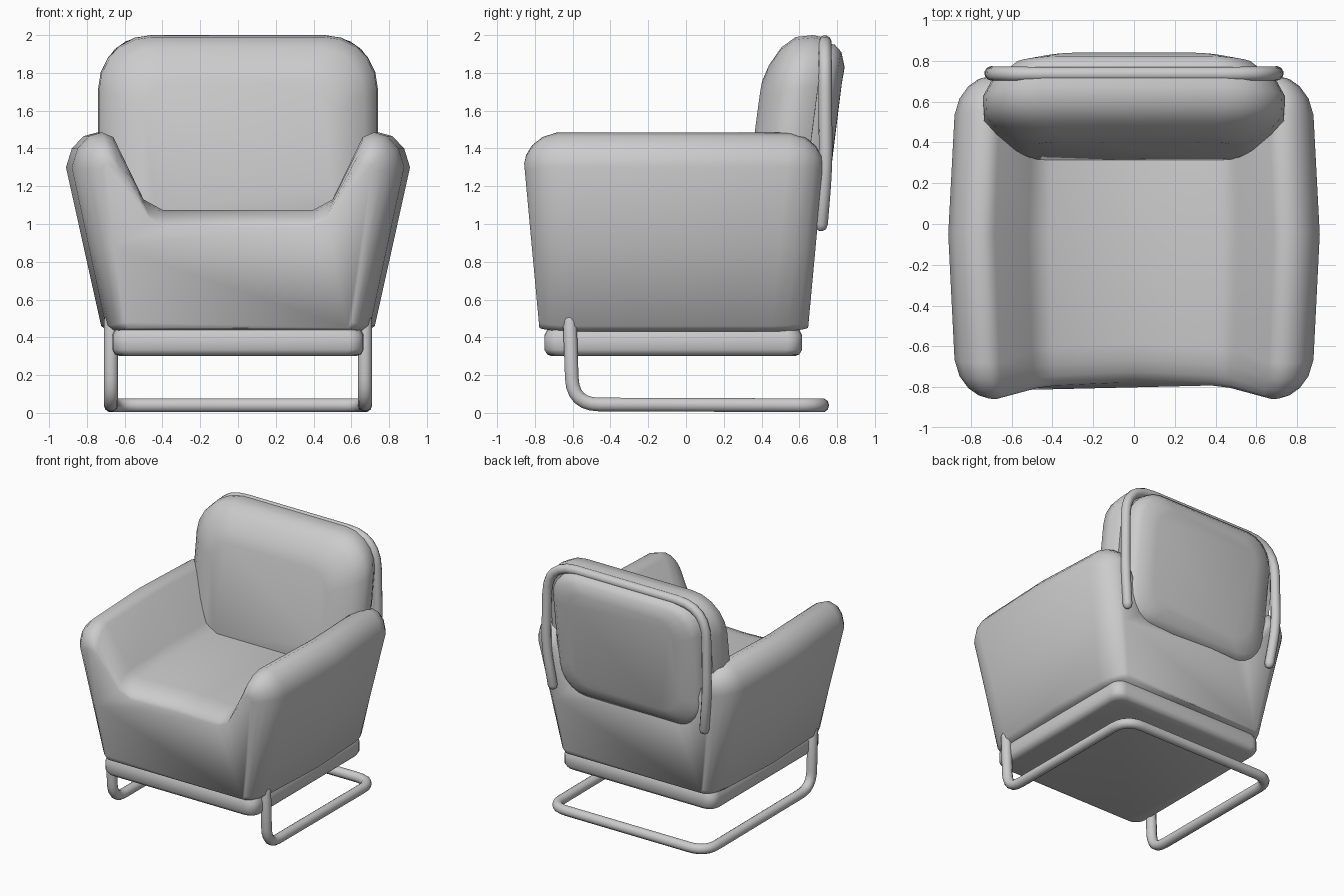
import bpy
import bmesh
import math
from mathutils import Vector

cube = bpy.data.objects.get("Cube")
if cube:
    bpy.data.objects.remove(cube)

# One plain grey for the whole chair
grey = bpy.data.materials.new("plain grey")
grey.use_nodes = True
grey.diffuse_color = (0.6, 0.6, 0.6, 1)
grey.node_tree.nodes["Principled BSDF"].inputs["Base Color"].default_value = grey.diffuse_color


def finish(obj, angle=50):
    obj.data.materials.append(grey)
    bpy.ops.object.select_all(action="DESELECT")
    obj.select_set(True)
    bpy.context.view_layer.objects.active = obj
    bpy.ops.object.shade_smooth_by_angle(angle=math.radians(angle))


def loft(name, rings):
    """Skin a closed shape through rings of equal point count."""
    bm = bmesh.new()
    loops = [[bm.verts.new(p) for p in ring] for ring in rings]
    n = len(loops[0])
    for a, b in zip(loops, loops[1:]):
        for i in range(n):
            j = (i + 1) % n
            bm.faces.new((a[i], a[j], b[j], b[i]))
    bm.faces.new(loops[0])
    bm.faces.new(loops[-1])
    bmesh.ops.recalc_face_normals(bm, faces=bm.faces)
    mesh = bpy.data.meshes.new(name)
    bm.to_mesh(mesh)
    bm.free()
    obj = bpy.data.objects.new(name, mesh)
    bpy.context.collection.objects.link(obj)
    finish(obj)
    return obj


def rounded_rect(hw, low, high, r, steps=5):
    """Points (u, v) of a rectangle with round corners."""
    pts = []
    corners = ((1, high - r), (-1, high - r), (-1, low + r), (1, low + r))
    for k, (side, cv) in enumerate(corners):
        for s in range(steps + 1):
            a = math.pi / 2 * (k + s / steps)
            pts.append((side * (hw - r) + r * math.cos(a), cv + r * math.sin(a)))
    return pts


def tube(name, corners, radius, fillet):
    """Round bar along a path, mirrored across x, with filleted bends and soft tips."""
    half = [Vector(c) for c in corners]
    path = half + [Vector((-p.x, p.y, p.z)) for p in reversed(half)]
    pts = [path[0]]
    for a, b, c in zip(path, path[1:], path[2:]):
        r = min(fillet, (a - b).length * 0.45, (c - b).length * 0.45)
        p, q = b + (a - b).normalized() * r, b + (c - b).normalized() * r
        for s in range(7):
            t = s / 6
            pts.append(p * (1 - t) ** 2 + b * 2 * t * (1 - t) + q * t * t)
    pts.append(path[-1])
    # Taper the two tips so that they look rounded
    first, last = (pts[0] - pts[1]).normalized(), (pts[-1] - pts[-2]).normalized()
    tips = ((0.7, 0.8), (1.0, 0.3))
    front = [(pts[0] + first * radius * d, s) for d, s in reversed(tips)]
    back = [(pts[-1] + last * radius * d, s) for d, s in tips]
    full = front + [(p, 1) for p in pts] + back
    curve = bpy.data.curves.new(name, "CURVE")
    curve.dimensions = "3D"
    curve.bevel_depth = radius
    curve.bevel_resolution = 3
    curve.use_fill_caps = True
    spline = curve.splines.new("POLY")
    spline.points.add(len(full) - 1)
    for point, (co, scale) in zip(spline.points, full):
        point.co = (*co, 1)
        point.radius = scale
    obj = bpy.data.objects.new(name, curve)
    bpy.context.collection.objects.link(obj)
    bpy.ops.object.select_all(action="DESELECT")
    obj.select_set(True)
    bpy.context.view_layer.objects.active = obj
    bpy.ops.object.convert(target="MESH")
    finish(bpy.context.object)


# Seat body with arms: U-shaped section, rounded over at both ends
MAIN = [(0, 0.43), (0.66, 0.43), (0.70, 0.46), (0.79, 0.88), (0.88, 1.30), (0.85, 1.40),
        (0.79, 1.465), (0.72, 1.485), (0.66, 1.46), (0.50, 1.13), (0.40, 1.075), (0, 1.075)]
CAP = [(0, 0.45), (0.58, 0.45), (0.60, 0.48), (0.66, 0.88), (0.72, 1.28), (0.71, 1.31),
       (0.70, 1.32), (0.67, 1.32), (0.63, 1.28), (0.47, 1.03), (0.38, 0.98), (0, 0.98)]


def body_ring(t, inset, end, bulge=0.0):
    half = []
    for (mx, mz), (cx, cz) in zip(MAIN, CAP):
        x, z = mx + (cx - mx) * t, mz + (cz - mz) * t
        lean = 0.08 * (z - 0.43) / 0.87 * min(1, (x / 0.66) ** 2)
        y = {-1: -0.775 - lean + inset, 1: 0.645 + lean - inset, 0: -0.05}[end]
        half.append((x * (1 + bulge), y, z))
    return half + [(-x, y, z) for x, y, z in reversed(half[1:-1])]


ROUND = ((1, 0), (0.72, 0.015), (0.42, 0.05), (0.15, 0.11), (0, 0.19))
rings = [body_ring(t, d, -1) for t, d in ROUND]
rings.append(body_ring(0, 0, 0, 0.035))
rings += [body_ring(t, d, 1) for t, d in reversed(ROUND)]
loft("seat_body", rings)

# Plinth under the seat
rings = []
for z, grow in ((0.30, -0.04), (0.31, -0.015), (0.335, 0), (0.41, 0), (0.45, -0.02)):
    outline = rounded_rect(0.665 + grow, -0.75 - grow, 0.615 + grow, 0.08)
    rings.append([(x, y, z) for x, y in outline])
loft("seat_plinth", rings)

# Back cushion: depth, half width, bottom, top, corner radius
CUSHION = ((0, 0.50, 1.04, 1.76, 0.16), (0.025, 0.58, 1.00, 1.84, 0.20),
           (0.08, 0.67, 0.95, 1.935, 0.25), (0.15, 0.735, 0.90, 1.99, 0.28),
           (0.24, 0.74, 0.90, 2.00, 0.28), (0.31, 0.70, 0.90, 1.985, 0.26))
REAR_PAD = ((0.28, 0.64, 0.95, 1.96, 0.22), (0.36, 0.63, 0.95, 1.95, 0.22),
            (0.40, 0.58, 0.99, 1.91, 0.20), (0.425, 0.46, 1.07, 1.83, 0.16))


def pad(name, sections):
    rings = []
    for depth, hw, low, high, r in sections:
        rings.append([(x, 0.31 + depth + 0.13 * (z - 1.07) + 0.03 * (0.5 - abs(x)), z)
                      for x, z in rounded_rect(hw, low, high, r)])
    loft(name, rings)


pad("back_cushion", CUSHION)
pad("rear_pad", REAR_PAD)

# Bent bars: back rim and floor frame
tube("back_rim_bar", [(0.66, 0.715, 1.0), (0.70, 0.74, 1.3), (0.69, 0.735, 1.963)], 0.036, 0.25)
tube("floor_frame", [(0.672, -0.615, 0.49), (0.672, -0.60, 0.045), (0.672, 0.72, 0.04)], 0.038, 0.14)
